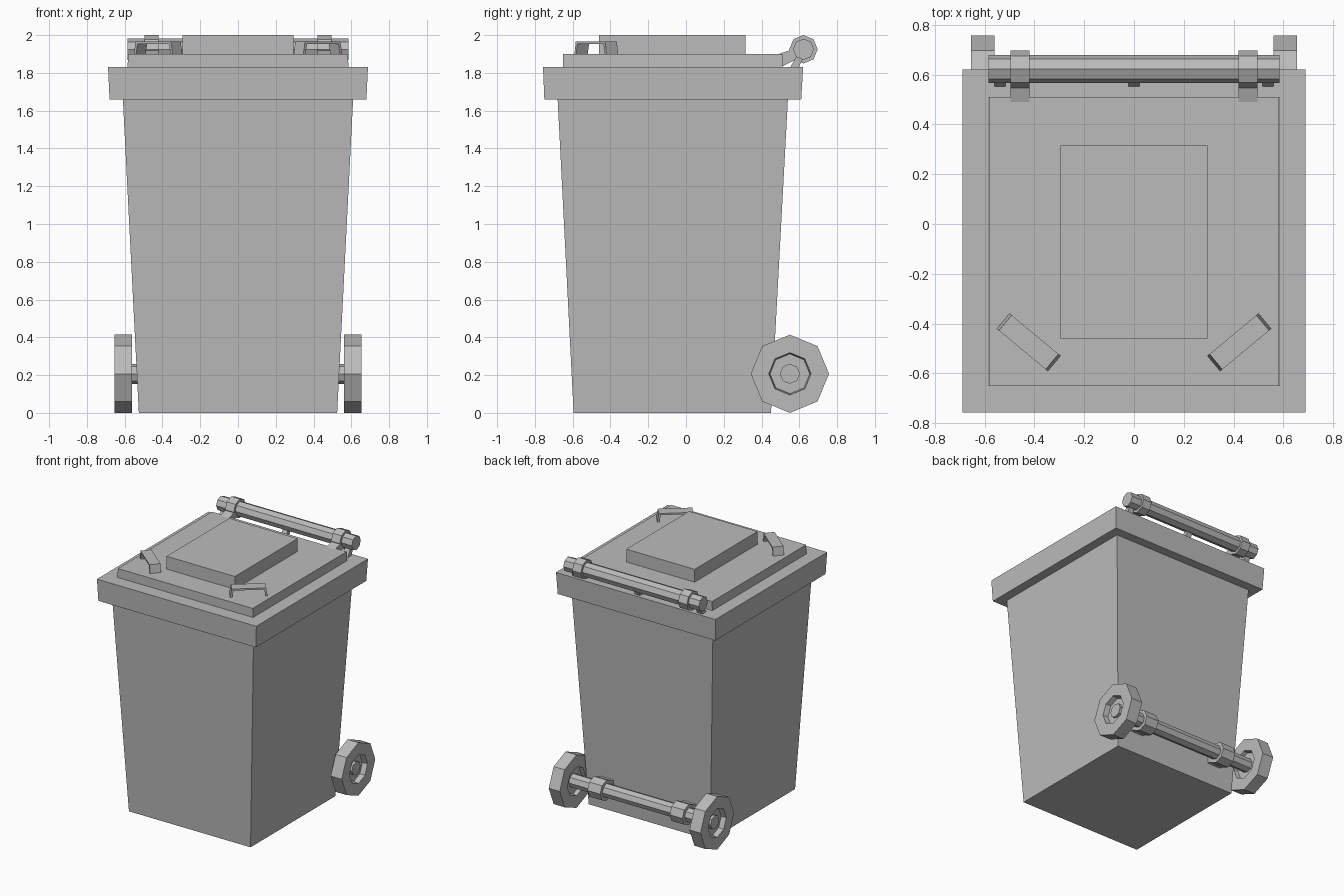
import bpy
from math import cos, sin, pi, radians
from mathutils import Matrix

cube = bpy.data.objects.get("Cube")
if cube:
    bpy.data.objects.remove(cube, do_unlink=True)

grey = bpy.data.materials.new("bin grey")
grey.use_nodes = True
colour = (0.5, 0.5, 0.5, 1)
grey.diffuse_color = colour
grey.node_tree.nodes["Principled BSDF"].inputs["Base Color"].default_value = colour


def build(name, verts, faces, mirror=False):
    """Make a flat shaded object, optionally mirrored across x = 0."""
    mesh = bpy.data.meshes.new(name)
    mesh.from_pydata(verts, [], faces)
    mesh.materials.append(grey)
    obj = bpy.data.objects.new(name, mesh)
    bpy.context.collection.objects.link(obj)
    if mirror:
        mod = obj.modifiers.new("mirror", 'MIRROR')
        mod.use_mirror_merge = False
    return obj


def stack(name, rings, mirror=False):
    """Skin equal sized rings of points and cap both ends."""
    n = len(rings[0])
    faces = [(k * n + i, k * n + (i + 1) % n, (k + 1) * n + (i + 1) % n, (k + 1) * n + i)
             for k in range(len(rings) - 1) for i in range(n)]
    last = (len(rings) - 1) * n
    faces += [tuple(reversed(range(n))), tuple(range(last, last + n))]
    return build(name, [p for r in rings for p in r], faces, mirror)


def box(name, bottom, top):
    """Tapered box; each level is (half width, front y, back y, z)."""
    return stack(name, [[(-w, f, z), (w, f, z), (w, b, z), (-w, b, z)]
                        for w, f, b, z in (bottom, top)])


def lathe(name, profile, y, z, mirror=False, sides=8):
    """Turn (x, radius) points around an axis parallel to x."""
    return stack(name, [[(x, y + r * cos(2 * pi * i / sides), z + r * sin(2 * pi * i / sides))
                         for i in range(sides)] for x, r in profile], mirror)


def prism(name, outline, x0, x1, mirror=False):
    """Extrude a (y, z) outline along x."""
    return stack(name, [[(x, y, z) for y, z in outline] for x in (x0, x1)], mirror)


# Tapered body, rim and stepped lid
box("body", (0.525, -0.595, 0.45, 0), (0.61, -0.68, 0.54, 1.67))
box("rim", (0.68, -0.75, 0.61, 1.66), (0.688, -0.757, 0.62, 1.83))
box("lid", (0.585, -0.65, 0.51, 1.82), (0.582, -0.65, 0.51, 1.9))
box("lid_panel", (0.295, -0.46, 0.315, 1.89), (0.295, -0.46, 0.315, 2.0))

# Rear push bar with collars, arms and feet
BAR_Y, BAR_Z = 0.622, 1.925
lathe("push_bar", [(-0.585, 0.056), (0.585, 0.056)], BAR_Y, BAR_Z)
lathe("bar_collar", [(0.42, 0.075), (0.495, 0.075)], BAR_Y, BAR_Z, True)
prism("bar_arm", [(0.49, 1.84), (0.51, 1.835), (0.58, 1.87), (0.58, 1.93), (0.49, 1.9)],
      0.42, 0.495, True)
foot = [(0.55, 1.825), (0.595, 1.825), (0.625, 1.89), (0.585, 1.89)]
prism("bar_foot", foot, 0.515, 0.56, True)
prism("bar_middle_foot", foot, -0.022, 0.022)

# Axle, its brackets and the two wheels
AXLE_Y, AXLE_Z = 0.55, 0.207
lathe("axle", [(-0.635, 0.053), (0.635, 0.053)], AXLE_Y, AXLE_Z)
lathe("axle_collar", [(0.3, 0.08), (0.41, 0.08)], AXLE_Y, AXLE_Z, True)
prism("axle_bracket", [(0.44, 0.16), (0.52, 0.16), (0.52, 0.255), (0.44, 0.255)],
      0.3, 0.41, True)
lathe("wheel", [(0.59, 0.105), (0.56, 0.112), (0.56, 0.207), (0.655, 0.207),
                (0.655, 0.112), (0.615, 0.105)], AXLE_Y, AXLE_Z, True)

# Bent strip grips on the front corners of the lid
half = [(0.134, 1.895), (0.122, 1.965), (0.108, 1.952), (0.12, 1.895)]
outline = [half[0], half[1]] + [(-u, z) for u, z in (half[1], half[0], half[3], half[2])] + [half[2], half[3]]
turn = Matrix.Translation((0.423, -0.475, 0)) @ Matrix.Rotation(radians(39.7), 4, 'Z')
grip = stack("lid_grip", [[(u, v, z) for u, z in outline] for v in (0.04, -0.04)])
grip.data.transform(turn)
grip.modifiers.new("mirror", 'MIRROR').use_mirror_merge = False

# Consistent outward normals
import bmesh
for obj in bpy.context.collection.objects:
    if obj.type == 'MESH' and grey.name in obj.data.materials:
        bm = bmesh.new()
        bm.from_mesh(obj.data)
        bmesh.ops.recalc_face_normals(bm, faces=bm.faces)
        bm.to_mesh(obj.data)
        bm.free()
